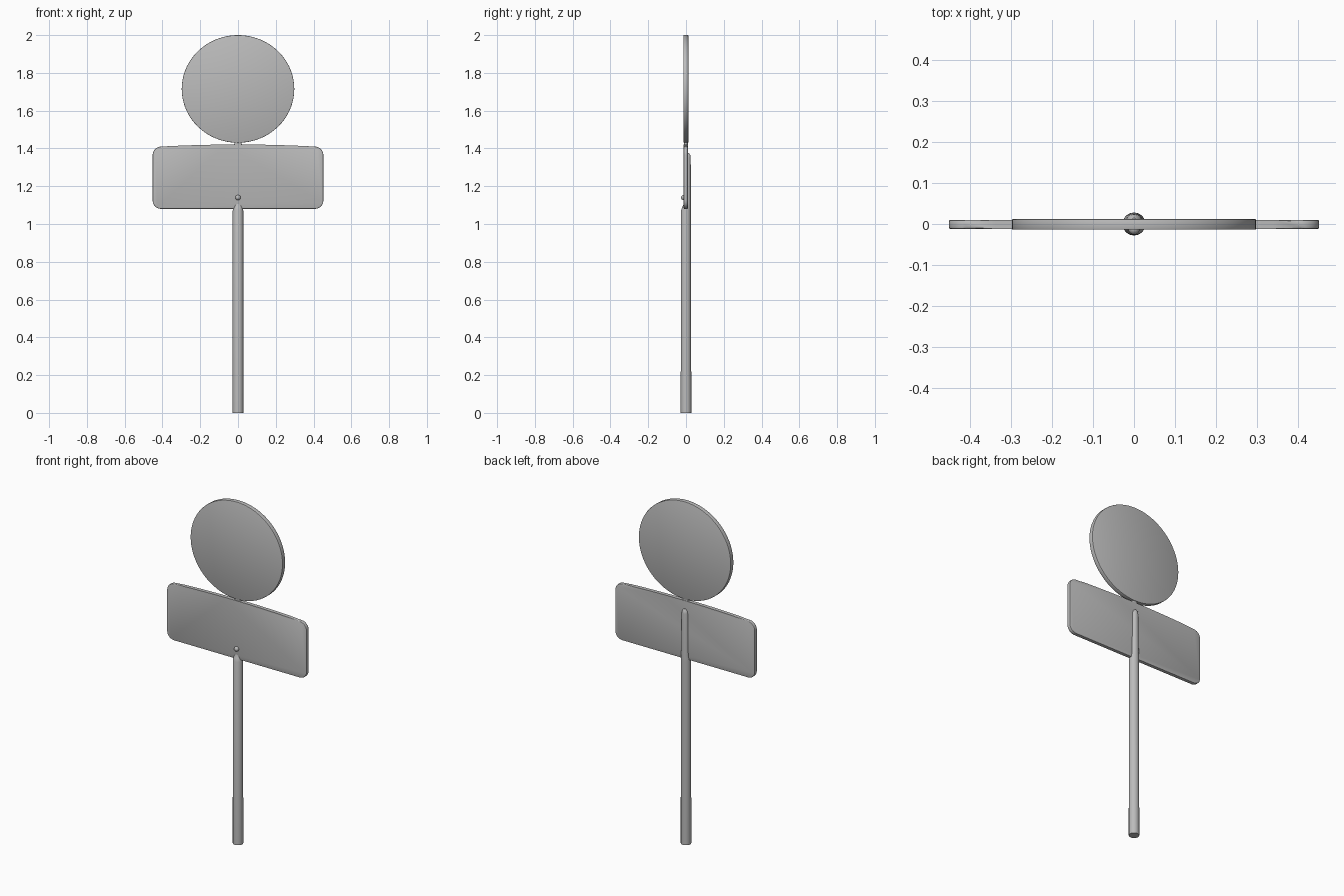
import bpy, bmesh, math

cube = bpy.data.objects.get("Cube")
if cube:
    bpy.data.objects.remove(cube, do_unlink=True)

grey = bpy.data.materials.new("plain grey")
grey.use_nodes = True
COLOUR = (0.5, 0.5, 0.5, 1)
grey.diffuse_color = COLOUR
grey.node_tree.nodes["Principled BSDF"].inputs["Base Color"].default_value = COLOUR


def finish(name, bm):
    bmesh.ops.recalc_face_normals(bm, faces=bm.faces)
    mesh = bpy.data.meshes.new(name)
    bm.to_mesh(mesh)
    bm.free()
    mesh.materials.append(grey)
    obj = bpy.data.objects.new(name, mesh)
    bpy.context.collection.objects.link(obj)
    bpy.ops.object.select_all(action='DESELECT')
    obj.select_set(True)
    bpy.context.view_layer.objects.active = obj
    bpy.ops.object.shade_smooth_by_angle(angle=math.radians(40))
    return obj


def plate(name, outline, front, back, soften):
    """Flat board: an x-z outline given thickness along y, with softened rims."""
    bm = bmesh.new()
    face = bm.faces.new([bm.verts.new((x, front, z)) for x, z in outline])
    new = bmesh.ops.extrude_face_region(bm, geom=[face])["geom"]
    for v in new:
        if isinstance(v, bmesh.types.BMVert):
            v.co.y = back
    rims = [e for e in bm.edges if abs(e.verts[0].co.y - e.verts[1].co.y) < 1e-6]
    bmesh.ops.bevel(bm, geom=rims, offset=soften, segments=2, profile=0.5,
                    affect='EDGES')
    return finish(name, bm)


def loft(name, rings, sides=24):
    """Upright tube through rings of (z, half width, front y, back y)."""
    bm = bmesh.new()
    loops = []
    for z, half, front, back in rings:
        mid, depth = (front + back) / 2, (back - front) / 2
        angles = [2 * math.pi * i / sides for i in range(sides)]
        loops.append([bm.verts.new((half * math.cos(a), mid + depth * math.sin(a), z))
                      for a in angles])
    for low, high in zip(loops, loops[1:]):
        for i in range(sides):
            j = (i + 1) % sides
            bm.faces.new((low[i], low[j], high[j], high[i]))
    bm.faces.new(loops[0])
    bm.faces.new(loops[-1])
    return finish(name, bm)


# Round sign, slightly wider than tall
disc = []
for i in range(72):
    a = 2 * math.pi * i / 72
    disc.append((0.298 * math.cos(a), 1.715 + 0.285 * math.sin(a)))
plate("round_sign", disc, -0.014, 0.012, 0.003)

# Rectangular sign with rounded corners and a slightly bowed top
W, LOW, HIGH, R = 0.452, 1.08, 1.41, 0.045
panel = []
for cx, cz, start in ((W - R, HIGH - R, 0), (R - W, HIGH - R, 90),
                      (R - W, LOW + R, 180), (W - R, LOW + R, 270)):
    for k in range(7):
        a = math.radians(start + 15 * k)
        panel.append((cx + R * math.cos(a), cz + R * math.sin(a)))
    if start == 0:
        for k in range(1, 12):
            t = 1 - k / 6
            panel.append(((W - R) * t, HIGH + 0.011 * (1 - t * t)))
plate("rectangular_sign", panel, -0.012, 0.010, 0.004)

# Post, slimming to a rail behind the rectangular sign
loft("post", [(0, 0.028, -0.028, 0.028), (1.07, 0.028, -0.027, 0.027),
              (1.09, 0.026, -0.020, 0.027), (1.11, 0.022, -0.010, 0.026),
              (1.35, 0.019, -0.010, 0.025), (1.365, 0.015, -0.009, 0.023),
              (1.375, 0.006, -0.006, 0.015)])

# Flared neck joining the two signs
loft("neck", [(1.405, 0.03, -0.010, 0.009), (1.422, 0.02, -0.010, 0.010),
              (1.432, 0.018, -0.010, 0.010), (1.440, 0.05, -0.012, 0.011),
              (1.455, 0.07, -0.012, 0.011)])

# Bolt head on the front
bm = bmesh.new()
bmesh.ops.create_uvsphere(bm, u_segments=16, v_segments=10, radius=0.014)
bmesh.ops.translate(bm, verts=bm.verts, vec=(0, -0.012, 1.14))
finish("bolt", bm)
